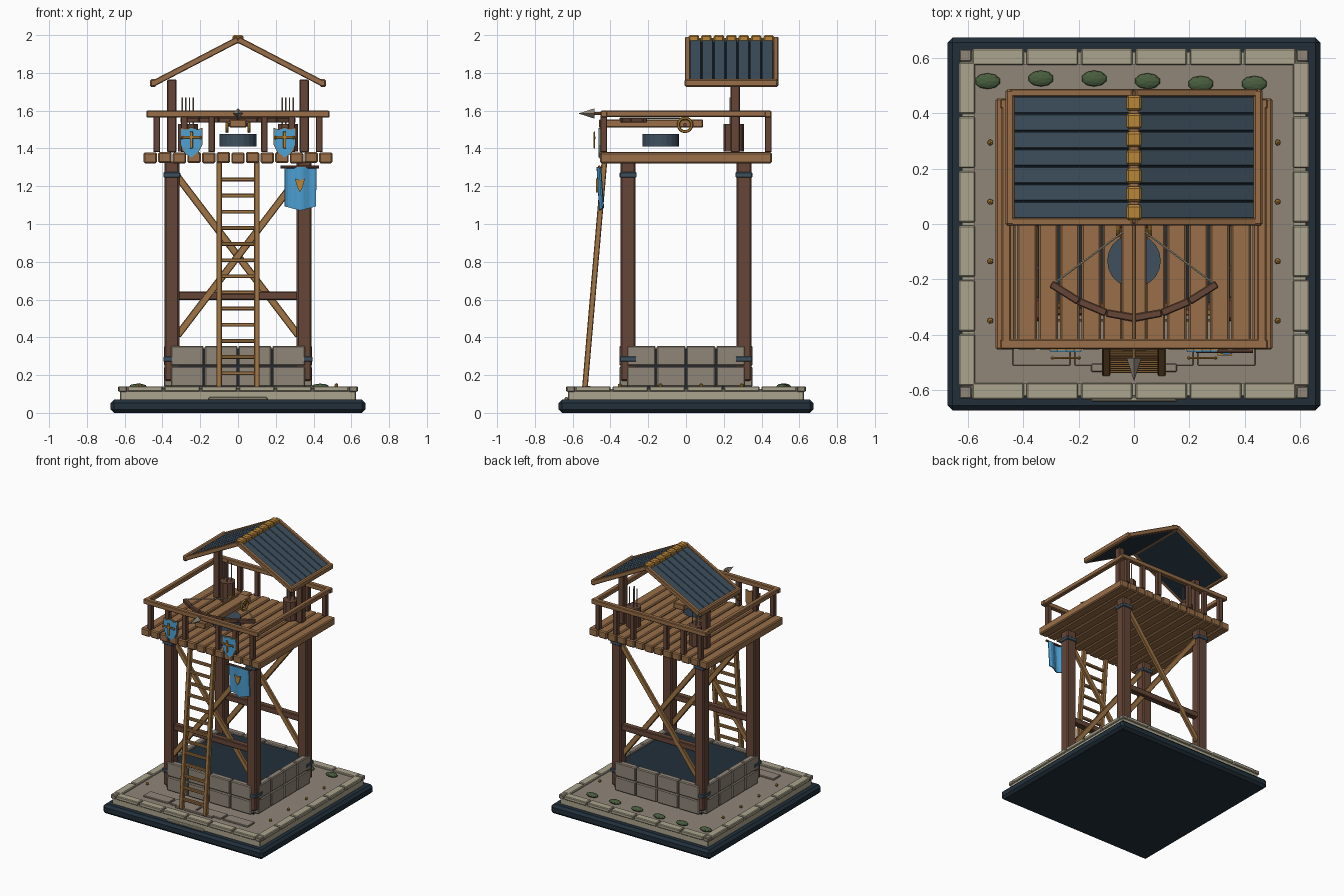
import bpy, bmesh, math
from mathutils import Vector, Matrix

if "Cube" in bpy.data.objects:
    bpy.data.objects.remove(bpy.data.objects["Cube"])


def material(name, r, g, b):
    lin = lambda c: ((c / 255 + 0.055) / 1.055) ** 2.4
    m = bpy.data.materials.new(name)
    m.use_nodes = True
    col = (lin(r), lin(g), lin(b), 1)
    m.diffuse_color = col
    m.node_tree.nodes["Principled BSDF"].inputs["Base Color"].default_value = col
    return m


NAVY = material("dark base", 33, 47, 58)
SLATE = material("slate blue", 62, 80, 95)
STONE = material("taupe stone", 144, 134, 121)
PALE = material("pale stone", 171, 164, 141)
PLANK = material("plank wood", 152, 110, 72)
DARK = material("dark wood", 102, 70, 55)
TAN = material("tan wood", 160, 117, 69)
GOLD = material("gold", 186, 134, 56)
BLUE = material("banner blue", 78, 162, 214)
GREEN = material("moss green", 72, 93, 62)


def finish(name, bm, mat, bevel=0.0):
    bmesh.ops.recalc_face_normals(bm, faces=bm.faces)
    me = bpy.data.meshes.new(name)
    bm.to_mesh(me)
    bm.free()
    me.materials.append(mat)
    ob = bpy.data.objects.new(name, me)
    bpy.context.collection.objects.link(ob)
    if bevel:
        mod = ob.modifiers.new("bevel", "BEVEL")
        mod.width, mod.segments = bevel, 1
    return ob


def boxes(name, items, mat, bevel=0.005):
    """Each item is (centre, size)."""
    bm = bmesh.new()
    for c, s in items:
        bmesh.ops.create_cube(bm, size=1, matrix=Matrix.Translation(c) @ Matrix.Diagonal((*s, 1)))
    return finish(name, bm, mat, bevel)


def along(a, b):
    """Local z runs from a to b and local x stays horizontal."""
    a, b = Vector(a), Vector(b)
    d = b - a
    return Matrix.Translation((a + b) / 2) @ d.to_track_quat("Z", "Y").to_matrix().to_4x4(), d.length


def beams(name, items, across, depth, mat, bevel=0.004):
    """Each item is (start, end); across is the horizontal width."""
    bm = bmesh.new()
    for a, b in items:
        m, l = along(a, b)
        bmesh.ops.create_cube(bm, size=1, matrix=m @ Matrix.Diagonal((across, depth, l, 1)))
    return finish(name, bm, mat, bevel)


def rods(name, items, r1, r2, mat, sides=8):
    bm = bmesh.new()
    for a, b in items:
        m, l = along(a, b)
        bmesh.ops.create_cone(bm, cap_ends=True, segments=sides, radius1=r1, radius2=r2, depth=l, matrix=m)
    return finish(name, bm, mat)


def blobs(name, spots, size, mat, level=1):
    bm = bmesh.new()
    for p in spots:
        bmesh.ops.create_icosphere(bm, subdivisions=level, radius=1,
                                   matrix=Matrix.Translation(p) @ Matrix.Diagonal((*size, 1)))
    return finish(name, bm, mat)


def plate(name, outline, x, y, thick, mat):
    """Flat outline in x and z, facing the front."""
    bm = bmesh.new()
    face = bm.faces.new([bm.verts.new((x + px, y, pz)) for px, pz in outline])
    new = bmesh.ops.extrude_face_region(bm, geom=[face])["geom"]
    bmesh.ops.translate(bm, vec=(0, thick, 0), verts=[v for v in new if isinstance(v, bmesh.types.BMVert)])
    return finish(name, bm, mat)


SIDES = (-1, 1)

# Base, paved floor and kerb
boxes("base_plinth", [((0, 0, .035), (1.35, 1.35, .07))], NAVY, .018)
boxes("base_slab", [((0, 0, .09), (1.25, 1.25, .055))], PALE)
boxes("paved_floor", [((0, 0, .115), (1.16, 1.16, .025))], STONE, 0)
kerb = []
for i in range(6):
    t = (i - 2.5) * .197
    for s in SIDES:
        kerb += [((t, s * .605, .127), (.187, .06, .028)), ((s * .605, t, .127), (.06, .187, .028))]
boxes("kerb_stones", kerb, PALE)
boxes("kerb_corners", [((a * .61, b * .61, .126), (.045, .045, .03)) for a in SIDES for b in SIDES], STONE)
boxes("front_step", [((0, -.633, .075), (.31, .02, .018))], PALE)
boxes("flagstones", [((x, -.47, .132), (.21, .085, .014)) for x in (-.335, -.11, .11, .335)]
      + [((0, -.52, .135), (.31, .03, .016))], STONE, .003)
blobs("moss_clumps", [(-.53 + i * .193, .517 + .011 * math.sin(i * 1.05), .14) for i in range(6)],
      (.047, .029, .015), GREEN, 2)
blobs("floor_studs", [(s * .52, -.35 + i * .215, .145) for s in SIDES for i in range(4)], (.012, .012, .013), GOLD)

# Stone footing, two courses of four blocks per side
blocks = []
for row in range(2):
    for i in range(4):
        for s in SIDES:
            z = .192 + row * .11
            blocks += [(((i - 1.5) * .179, s * .33, z), (.174, .045, .106)),
                       ((s * .37, (i - 1.5) * .158, z), (.045, .153, .106))]
boxes("footing_blocks", blocks, STONE, .006)
boxes("footing_top", [((0, 0, .23), (.7, .63, .22))], NAVY, 0)

# Legs with iron bands
corners = [(a * .35, b * .307) for a in SIDES for b in SIDES]
boxes("legs", [((x, y, .75), (.078, .078, 1.16)) for x, y in corners], DARK, .008)
boxes("leg_bands", [((x, y, z), (.09, .09, .028)) for x, y in corners for z in (.285, 1.26)], SLATE, .004)

# Cross bracing on front and back
beams("cross_braces", [((-k * .32, s * (.307 + k * .012), .41), (k * .32, s * (.307 + k * .012), 1.25))
                       for s in SIDES for k in SIDES], .024, .038, TAN)
boxes("tie_beams", [((0, s * .307, .62), (.66, .045, .046)) for s in SIDES], DARK)

# Platform planks
boxes("platform_planks", [(((i - 6) * .0775, 0, 1.35 + .002 * (i % 2)), (.071, .91, .057))
                          for i in range(13)], PLANK, .007)

# Railing
boxes("rails", [((0, s * .435, 1.582), (.97, .036, .036)) for s in SIDES]
      + [((s * .463, 0, 1.583), (.034, .9, .034)) for s in SIDES], PLANK)
boxes("balusters", [((a * x, b * .435, 1.475), (.034, .034, .19))
                    for a in SIDES for b in SIDES for x in (.14, .285, .43)], DARK, .003)

# Roof: posts, boards down each slope, frame and ridge caps
boxes("roof_posts", [((s * .35, .26, 1.572), (.05, .05, .385)) for s in SIDES], DARK)
beams("roof_boards", [((s * .01, .05 + i * .0635, 1.972), (s * .44, .05 + i * .0635, 1.747))
                      for s in SIDES for i in range(7)], .06, .016, SLATE, .003)
beams("roof_lining", [((s * .005, .24, 1.964), (s * .44, .24, 1.737))for s in SIDES], .45, .012, NAVY, 0)
beams("roof_rafters", [((0, y, 1.977), (s * .45, y, 1.743)) for s in SIDES for y in (.008, .475)],
      .028, .032, PLANK)
boxes("roof_eaves", [((s * .449, .24, 1.746), (.034, .494, .042)) for s in SIDES], PLANK, .008)
boxes("ridge_beam", [((0, .24, 1.97), (.04, .48, .03))], PLANK)
boxes("ridge_caps", [((0, .042 + i * .066, 1.982), (.056, .056, .036)) for i in range(7)], GOLD, .008)

# Mounted crossbow
rods("turntable", [((0, -.133, 1.41), (0, -.133, 1.476))], .097, .097, SLATE, 20)
boxes("bow_stock", [((0, -.185, 1.532), (.09, .55, .044))], PLANK)
bow = [(0, -.34), (.1, -.322), (.2, -.28), (.3, -.217)]
beams("bow_limbs", [((s * p[0], p[1], 1.55), (s * q[0], q[1], 1.55))
                    for s in SIDES for p, q in zip(bow, bow[1:])], .028, .026, DARK)
rods("bow_strings", [((s * .285, -.212, 1.56), (s * .04, -.03, 1.56)) for s in SIDES], .004, .004, PALE, 6)
rods("bolt_shaft", [((0, -.49, 1.585), (0, 0, 1.585))], .007, .007, TAN)
rods("bolt_head", [((0, -.485, 1.585), (0, -.57, 1.585))], .027, 0, STONE, 4)
rods("winch_axle", [((-.065, -.005, 1.525), (.065, -.005, 1.525))], .01, .01, DARK)
for s, side in ((-1, "right"), (1, "left")):
    bpy.ops.mesh.primitive_torus_add(location=(s * .058, -.005, 1.525), rotation=(0, math.pi / 2, 0),
                                     major_radius=.036, minor_radius=.008, major_segments=16, minor_segments=6)
    wheel = bpy.context.object
    wheel.name = side + "_winch_wheel"
    wheel.data.materials.append(GOLD)

# Arrow barrels
rods("arrow_barrels", [((s * .265, .253, 1.385), (s * .265, .253, 1.53)) for s in SIDES], .055, .055, DARK, 10)
rods("arrows", [((s * .265 + dx, .253 + dy, 1.5), (s * .265 + dx, .253 + dy, 1.67))
                for s in SIDES for dx, dy in ((-.03, 0), (-.012, .02), (.008, -.02), (.028, .008))],
     .004, .004, STONE, 6)

# Wall shields with gold crosses
shield = [(-.055, 1.505), (-.03, 1.497), (0, 1.508), (.03, 1.497), (.055, 1.505),
          (.054, 1.42), (.035, 1.38), (0, 1.352), (-.035, 1.38), (-.054, 1.42)]
for s, side in ((-1, "right"), (1, "left")):
    x = s * .247
    plate(side + "_shield_back", [(px * 1.08, 1.43 + (pz - 1.43) * 1.06) for px, pz in shield], x, -.458, .012, TAN)
    plate(side + "_shield_face", shield, x, -.463, .005, BLUE)
    boxes(side + "_shield_cross", [((x, -.485, 1.445), (.016, .007, .09)),
                                   ((x, -.485, 1.46), (.096, .007, .014))], GOLD, .002)
    blobs(side + "_cross_tips", [(x + k * .048, -.485, 1.457) for k in SIDES], (.008, .007, .01), GOLD)

# Hanging banner with soft folds and a pointed hem
rods("banner_pole", [((.225, -.459, 1.302), (.43, -.459, 1.302))], .008, .008, DARK)
bm = bmesh.new()
COLS, ROWS = 10, 6
grid = []
for r in range(ROWS + 1):
    v = r / ROWS
    row = []
    for c in range(COLS + 1):
        u = c / COLS
        hem = 1.093 - .022 * (1 - abs(2 * u - 1))
        y = -.465 + .014 * v + .009 * math.sin(u * 9)
        row.append(bm.verts.new((.248 + .164 * u, y, 1.302 + (hem - 1.302) * v)))
    grid.append(row)
for r in range(ROWS):
    for c in range(COLS):
        bm.faces.new((grid[r][c], grid[r][c + 1], grid[r + 1][c + 1], grid[r + 1][c]))
cloth = finish("banner_cloth", bm, BLUE)
cloth.modifiers.new("thickness", "SOLIDIFY").thickness = .008
plate("banner_emblem", [(-.026, 1.24), (0, 1.232), (.026, 1.24), (.014, 1.195), (0, 1.168), (-.014, 1.195)],
      .328, -.476, .009, GOLD)

# Ladder
foot, head = Vector((0, -.535, .135)), Vector((0, -.432, 1.33))
beams("ladder_rails", [(foot + Vector((s * .1, 0, 0)), head + Vector((s * .1, 0, 0))) for s in SIDES],
      .03, .03, TAN)
rungs = [(foot.lerp(head, .063 + i * .0715), (.19, .022, .02)) for i in range(13)]
boxes("ladder_rungs", rungs, TAN, .004)
